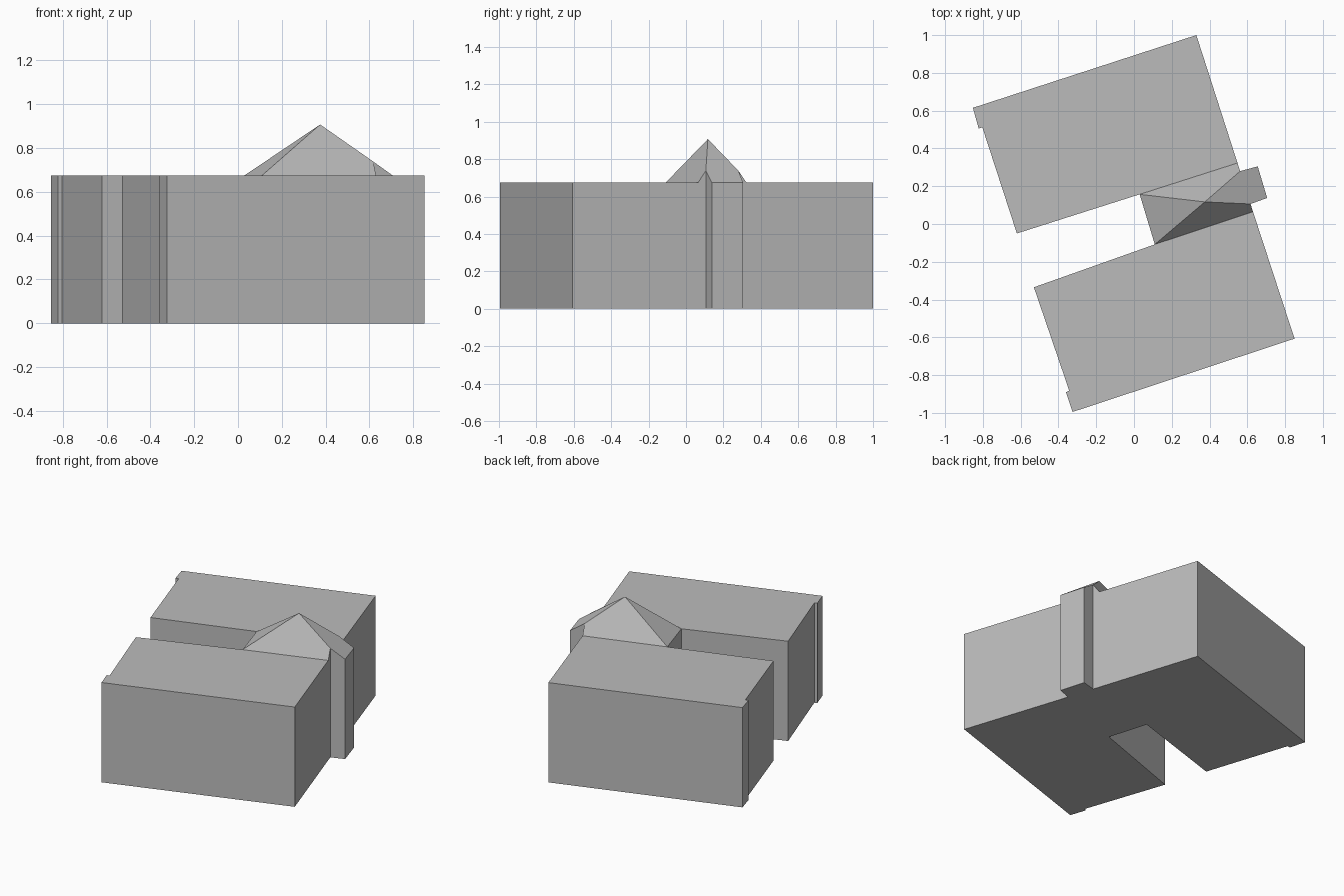
import bpy
import bmesh

EAVE = 0.675
RIDGE = 0.738

cube = bpy.data.objects.get("Cube")
if cube:
    bpy.data.objects.remove(cube, do_unlink=True)

grey = bpy.data.materials.new("plain grey")
grey.use_nodes = True
colour = (0.5, 0.5, 0.5, 1)
grey.diffuse_color = colour
grey.node_tree.nodes["Principled BSDF"].inputs["Base Color"].default_value = colour


def building(name, footprint, apex=None, roof_sides=()):
    """Raise walls on a footprint, closed by a flat roof or by slopes to an apex."""
    bm = bmesh.new()
    low = [bm.verts.new((p[0], p[1], 0)) for p in footprint]
    top = [bm.verts.new((p[0], p[1], p[2] if len(p) > 2 else EAVE)) for p in footprint]
    bm.faces.new(low[::-1])
    for i in range(len(low)):
        j = (i + 1) % len(low)
        bm.faces.new((low[i], low[j], top[j], top[i]))
    if apex:
        peak = bm.verts.new(apex)
        for side in roof_sides:
            bm.faces.new([top[i] for i in side] + [peak])
    else:
        bm.faces.new(top)
    bmesh.ops.recalc_face_normals(bm, faces=bm.faces)
    mesh = bpy.data.meshes.new(name)
    bm.to_mesh(mesh)
    bm.free()
    mesh.materials.append(grey)
    obj = bpy.data.objects.new(name, mesh)
    bpy.context.collection.objects.link(obj)
    return obj


# Two flat-roofed wings, each with a small pier at its outer corner
building("back_wing", [
    (-0.62, -0.05), (0.03, 0.157), (0.548, 0.323), (0.33, 1.0),
    (-0.853, 0.615), (-0.822, 0.505), (-0.803, 0.512)])
building("front_wing", [
    (-0.325, -0.995), (0.85, -0.607), (0.63, 0.065), (0.11, -0.108),
    (-0.53, -0.335), (-0.343, -0.882), (-0.36, -0.89)])

# Entrance link between the wings, with a projecting porch and a peaked roof
building("entrance_link", [
    (0.11, -0.108), (0.63, 0.065), (0.617, 0.106, RIDGE), (0.705, 0.138),
    (0.655, 0.305), (0.562, 0.28, RIDGE), (0.548, 0.323), (0.03, 0.157)],
    apex=(0.375, 0.117, 0.907),
    roof_sides=[(0, 1, 2), (2, 3, 4, 5), (5, 6, 7), (7, 0)])
